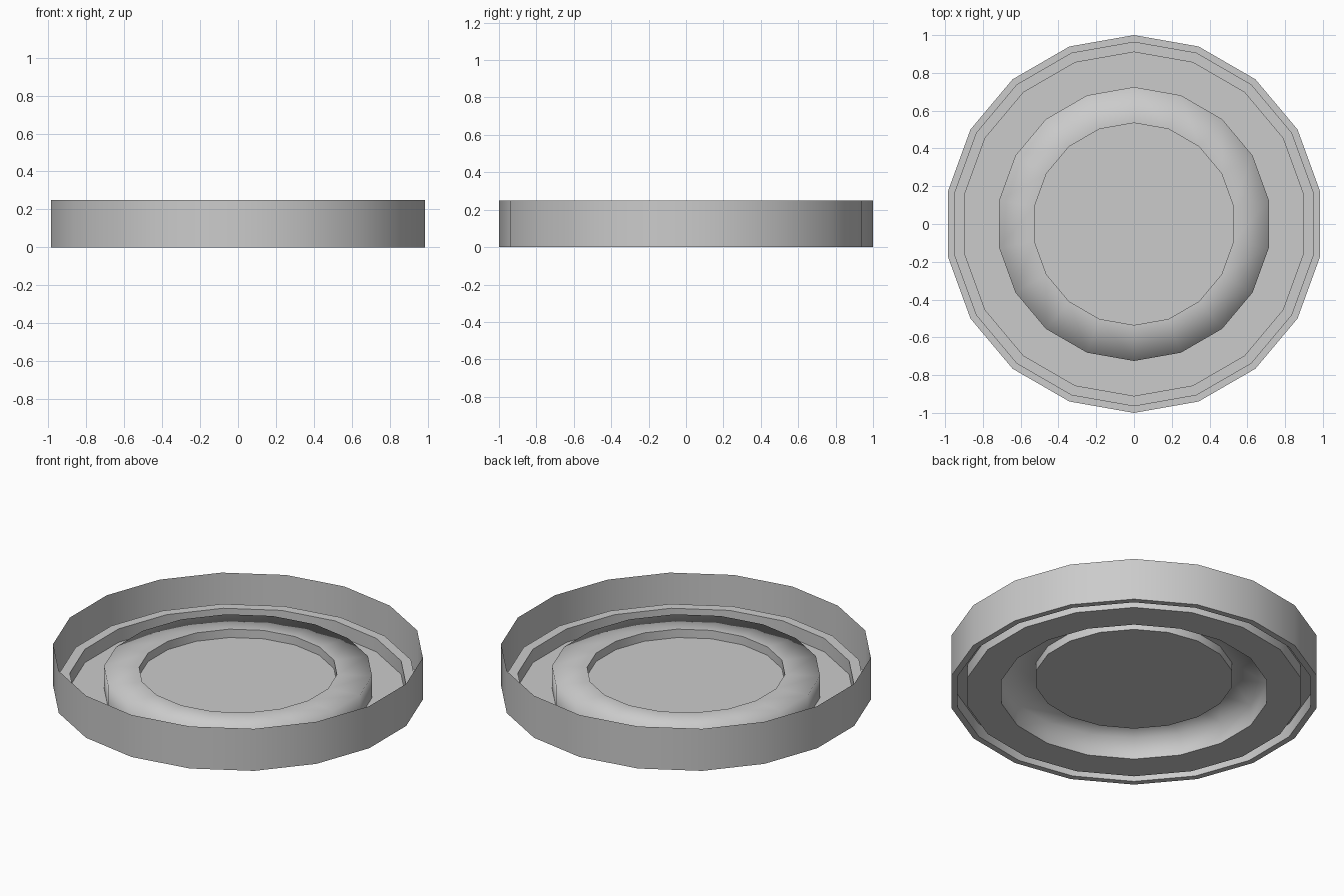
import bpy
import bmesh
from math import sin, cos, tau

SIDES = 18

cube = bpy.data.objects.get("Cube")
if cube:
    bpy.data.objects.remove(cube, do_unlink=True)

# Single plain grey
grey = bpy.data.materials.new("light_grey")
grey.use_nodes = True
colour = (0.6, 0.6, 0.6, 1)
grey.diffuse_color = colour
grey.node_tree.nodes["Principled BSDF"].inputs["Base Color"].default_value = colour


def lathe(name, profile, soft=(), flip=False):
    """Spin a thin (radius, height) profile; 'soft' lists profile points shaded smooth."""
    bm = bmesh.new()
    loops = []
    for r, z in profile:
        if r == 0:
            loops.append([bm.verts.new((0, 0, z))] * SIDES)
        else:
            loops.append([bm.verts.new((r * sin(tau * i / SIDES), r * cos(tau * i / SIDES), z))
                          for i in range(SIDES)])
    for a, b in zip(loops, loops[1:]):
        for i in range(SIDES):
            j = (i + 1) % SIDES
            corners = list(dict.fromkeys((a[i], b[i], b[j], a[j])))
            face = bm.faces.new(corners[::-1] if flip else corners)
            face.smooth = True
    # Keep the corners of the profile crisp
    for k, loop in enumerate(loops):
        if k not in soft and profile[k][0] > 0:
            for i in range(SIDES):
                edge = bm.edges.get((loop[i], loop[(i + 1) % SIDES]))
                edge.smooth = False
    mesh = bpy.data.meshes.new(name)
    bm.to_mesh(mesh)
    bm.free()
    mesh.materials.append(grey)
    obj = bpy.data.objects.new(name, mesh)
    bpy.context.collection.objects.link(obj)
    return obj


FOOT, LIP, RING, PLATE = 0.965, 0.91, 0.725, 0.535
LIP_TOP, RING_TOP, PLATE_TOP = 0.08, 0.13, 0.08

# Tall outer wall with a narrow foot turned inward
lathe("outer_wall", [(1, 0.25), (1, 0), (FOOT, 0)], flip=True)

# Low raised lip, open underneath
lathe("raised_lip", [(FOOT, 0), (FOOT, LIP_TOP), (LIP, LIP_TOP), (LIP, 0)])

# Flat floor
lathe("floor", [(LIP, 0), (RING, 0)])

# Raised ring with a softly shaded outer edge
lathe("raised_ring", [(RING, 0), (RING, RING_TOP), (PLATE, RING_TOP), (PLATE, PLATE_TOP)], soft=(1,))

# Sunken centre plate
lathe("centre_plate", [(PLATE, PLATE_TOP), (0, PLATE_TOP)])
